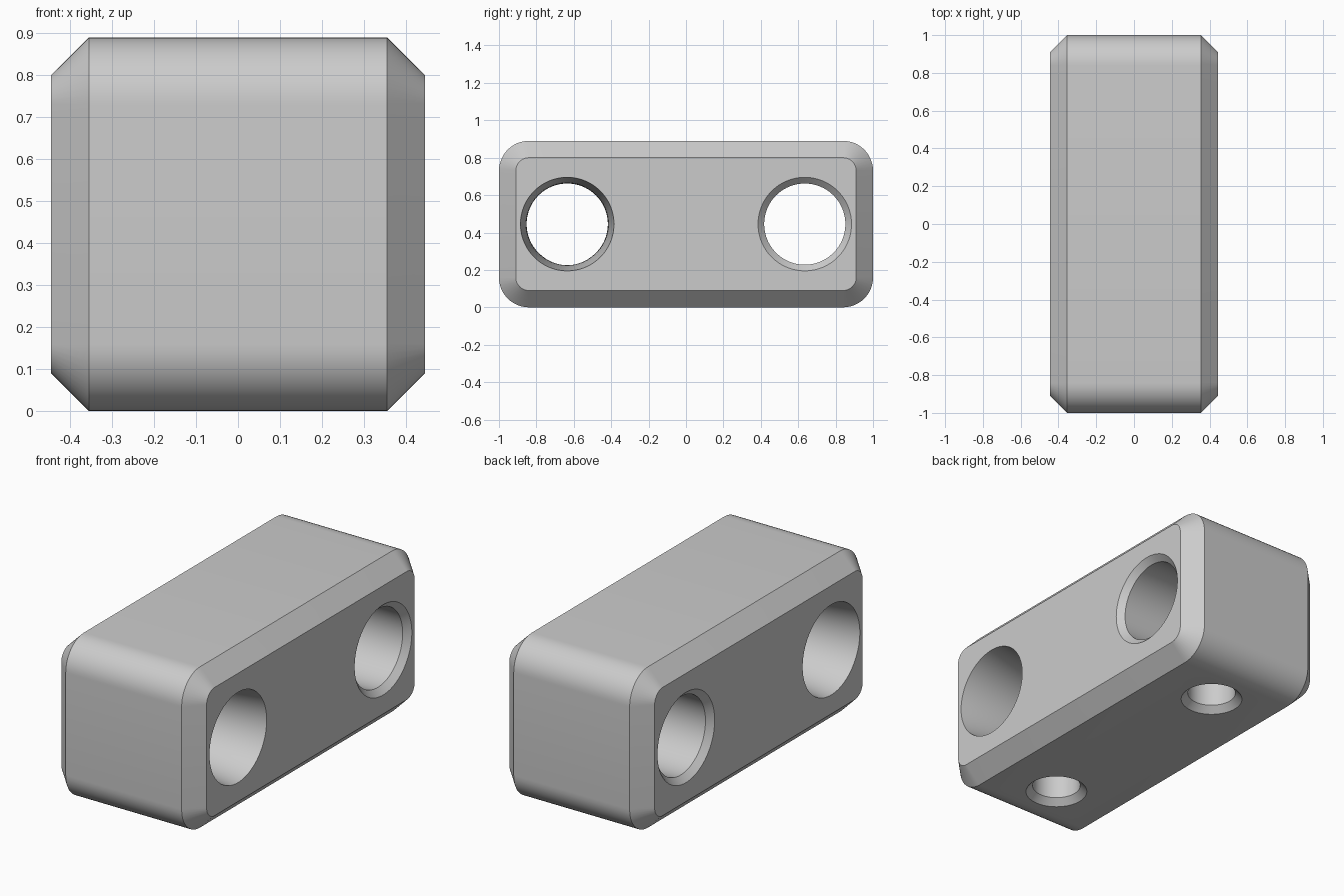
import bpy, bmesh, math
from mathutils import Matrix, Vector

if "Cube" in bpy.data.objects:
    bpy.data.objects.remove(bpy.data.objects["Cube"])

HALF_X, HALF_Y, HEIGHT = 0.445, 1.0, 0.89
CHAMFER, CORNER = 0.09, 0.16
HOLE_Y, MID_Z = 0.635, HEIGHT / 2

grey = bpy.data.materials.new("grey plastic")
grey.use_nodes = True
colour = (0.6, 0.6, 0.6, 1)
grey.diffuse_color = colour
grey.node_tree.nodes["Principled BSDF"].inputs["Base Color"].default_value = colour


def loft(name, rings):
    """Closed solid through a list of equal-length rings of points."""
    bm = bmesh.new()
    loops = [[bm.verts.new(p) for p in ring] for ring in rings]
    n = len(loops[0])
    for a, b in zip(loops, loops[1:]):
        for i in range(n):
            j = (i + 1) % n
            bm.faces.new((a[i], a[j], b[j], b[i]))
    bm.faces.new(loops[0])
    bm.faces.new(loops[-1])
    bmesh.ops.recalc_face_normals(bm, faces=bm.faces)
    mesh = bpy.data.meshes.new(name)
    bm.to_mesh(mesh)
    bm.free()
    mesh.materials.append(grey)
    obj = bpy.data.objects.new(name, mesh)
    bpy.context.collection.objects.link(obj)
    return obj


def rounded_ring(x, inset, steps=12):
    """Rounded rectangle in the YZ plane, offset inwards by inset."""
    r = CORNER - inset
    cy, cz = HALF_Y - CORNER, MID_Z - CORNER
    ring = []
    for k, (sy, sz) in enumerate([(1, 1), (-1, 1), (-1, -1), (1, -1)]):
        for s in range(steps + 1):
            a = (k + s / steps) * math.pi / 2
            ring.append((x, sy * cy + r * math.cos(a), MID_Z + sz * cz + r * math.sin(a)))
    return ring


def bore(name, profile, centre, axis, sides=96):
    """Round cutter turned from (distance along axis, radius) pairs."""
    turn = Vector((0, 0, 1)).rotation_difference(Vector(axis)).to_matrix().to_4x4()
    place = Matrix.Translation(centre) @ turn
    angles = [2 * math.pi * i / sides for i in range(sides)]
    rings = [[place @ Vector((r * math.cos(a), r * math.sin(a), d)) for a in angles]
             for d, r in profile]
    cutter = loft(name, rings)
    cutter.hide_render = True
    return cutter


# Body with chamfered sides
body = loft("block_body", [
    rounded_ring(-HALF_X, CHAMFER), rounded_ring(-HALF_X + CHAMFER, 0),
    rounded_ring(HALF_X - CHAMFER, 0), rounded_ring(HALF_X, CHAMFER)])

# Waisted bore near the front, chamfered bore near the back
WIDE, NARROW = 0.25, 0.217
EDGE = WIDE - NARROW
OVER = 0.02
waist = [(HALF_X * t / 10, NARROW + EDGE * (t / 10) ** 2) for t in range(-10, 11)]
waist = [(-HALF_X - OVER, WIDE)] + waist + [(HALF_X + OVER, WIDE)]
straight = [(-HALF_X - OVER, WIDE + OVER), (-HALF_X + EDGE, NARROW),
            (HALF_X - EDGE, NARROW), (HALF_X + OVER, WIDE + OVER)]
cutters = [bore("front_bore_cutter", waist, (0, -HOLE_Y, MID_Z), (1, 0, 0)),
           bore("back_bore_cutter", straight, (0, HOLE_Y, MID_Z), (1, 0, 0))]

# Countersunk screw holes from below, opening into the bores
screw = [(-OVER, 0.16 + OVER), (0.035, 0.125), (MID_Z, 0.125)]
for label, y in (("front", -HOLE_Y), ("back", HOLE_Y)):
    cutters.append(bore(label + "_screw_hole_cutter", screw, (0, y, 0), (0, 0, 1)))

for cutter in cutters:
    mod = body.modifiers.new(cutter.name, 'BOOLEAN')
    mod.object = cutter
    mod.operation = 'DIFFERENCE'
    mod.solver = 'EXACT'

# Bake the cuts, then remove the cutters
bpy.context.view_layer.update()
result = bpy.data.meshes.new_from_object(
    body.evaluated_get(bpy.context.evaluated_depsgraph_get()))
body.modifiers.clear()
body.data = result
for cutter in cutters:
    bpy.data.objects.remove(cutter)

# Smooth rounded surfaces, sharp chamfers
bpy.ops.object.select_all(action='DESELECT')
body.select_set(True)
bpy.context.view_layer.objects.active = body
bpy.ops.object.shade_smooth_by_angle(angle=math.radians(30))
